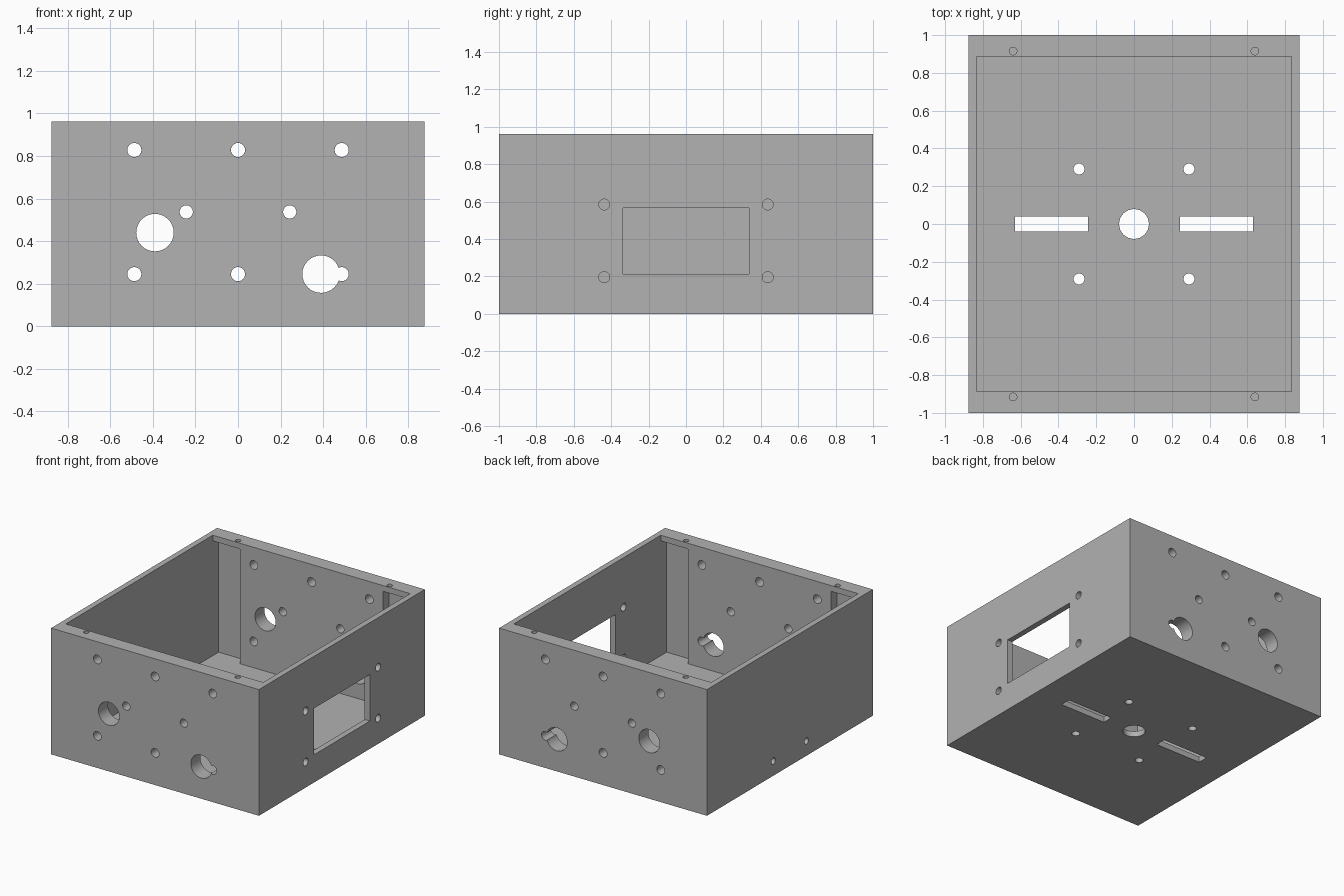
import bpy
import bmesh
from math import pi
from mathutils import Matrix, Vector

cube = bpy.data.objects.get("Cube")
if cube:
    bpy.data.objects.remove(cube, do_unlink=True)

# Main dimensions
HX, HY, HEIGHT = 0.877, 1.0, 0.963
WALL = 0.044          # side walls, floor and lip
INX = HX - WALL       # inner half width
INY = 0.886           # inner half depth at the thick end walls
POCKET_X = 0.605      # where the corner pockets start

grey = bpy.data.materials.new("plain grey")
grey.use_nodes = True
colour = (0.445, 0.445, 0.445, 1)
grey.diffuse_color = colour
grey.node_tree.nodes["Principled BSDF"].inputs["Base Color"].default_value = colour


def make_object(name, bm):
    mesh = bpy.data.meshes.new(name)
    bm.to_mesh(mesh)
    bm.free()
    mesh.materials.append(grey)
    obj = bpy.data.objects.new(name, mesh)
    bpy.context.collection.objects.link(obj)
    return obj


def box(name, low, high):
    low, high = Vector(low), Vector(high)
    bm = bmesh.new()
    bmesh.ops.create_cube(bm, size=1, matrix=Matrix.Translation((low + high) / 2)
                          @ Matrix.Diagonal((high - low).to_4d()))
    return make_object(name, bm)


def cylinder(name, centre, radius, length, axis):
    turn = {"x": Matrix.Rotation(pi / 2, 4, "Y"),
            "y": Matrix.Rotation(pi / 2, 4, "X"),
            "z": Matrix.Identity(4)}[axis]
    bm = bmesh.new()
    bmesh.ops.create_cone(bm, cap_ends=True, segments=32, radius1=radius,
                          radius2=radius, depth=length,
                          matrix=Matrix.Translation(centre) @ turn)
    return make_object(name, bm)


enclosure = box("enclosure", (-HX, -HY, 0), (HX, HY, HEIGHT))
bpy.context.view_layer.objects.active = enclosure


def cut(cutter):
    cutter.hide_render = True
    mod = enclosure.modifiers.new("cut", "BOOLEAN")
    mod.operation = "DIFFERENCE"
    mod.solver = "EXACT"
    mod.object = cutter
    bpy.ops.object.modifier_apply(modifier=mod.name)
    bpy.data.objects.remove(cutter, do_unlink=True)


# Open cavity
cut(box("cavity", (-INX, -INY, WALL), (INX, INY, HEIGHT + 0.2)))

# Corner pockets under the lip, each with a screw hole above
for sx in (-1, 1):
    for sy in (-1, 1):
        xs = sorted((sx * POCKET_X, sx * INX))
        ys = sorted((sy * 0.8, sy * (HY - WALL)))
        cut(box("pocket", (xs[0], ys[0], WALL), (xs[1], ys[1], HEIGHT - WALL)))
        cut(cylinder("lip_hole", (sx * 0.64, sy * 0.915, HEIGHT), 0.02, 0.2, "z"))

# Matching holes through the front and back walls
end_holes = [(x, z, 0.033) for x in (-0.487, 0, 0.487) for z in (0.245, 0.828)]
end_holes += [(-0.243, 0.537, 0.031), (0.243, 0.537, 0.031),
              (-0.39, 0.44, 0.088), (0.39, 0.245, 0.088)]
for x, z, r in end_holes:
    cut(cylinder("end_hole", (x, 0, z), r, 3, "y"))

# Window with four fixing holes in the left wall
cut(box("window", (HX - 0.2, -0.338, 0.212), (HX + 0.2, 0.338, 0.566)))
for y in (-0.437, 0.437):
    for z in (0.196, 0.585):
        cut(cylinder("window_hole", (HX, y, z), 0.029, 0.3, "x"))

# Two low holes in the right wall
for y in (-0.2, 0.2):
    cut(cylinder("side_hole", (-HX, y, 0.112), 0.024, 0.3, "x"))

# Floor: centre hole, two slots and four fixing holes
cut(cylinder("centre_hole", (0, 0, 0), 0.079, 0.3, "z"))
for sx in (-1, 1):
    xs = sorted((sx * 0.243, sx * 0.631))
    cut(box("slot", (xs[0], -0.04, -0.2), (xs[1], 0.04, 0.2)))
    for sy in (-1, 1):
        cut(cylinder("floor_hole", (sx * 0.291, sy * 0.291, 0), 0.029, 0.3, "z"))

# Round hole walls, sharp edges elsewhere
bpy.ops.object.select_all(action="DESELECT")
enclosure.select_set(True)
bpy.ops.object.shade_smooth_by_angle()
